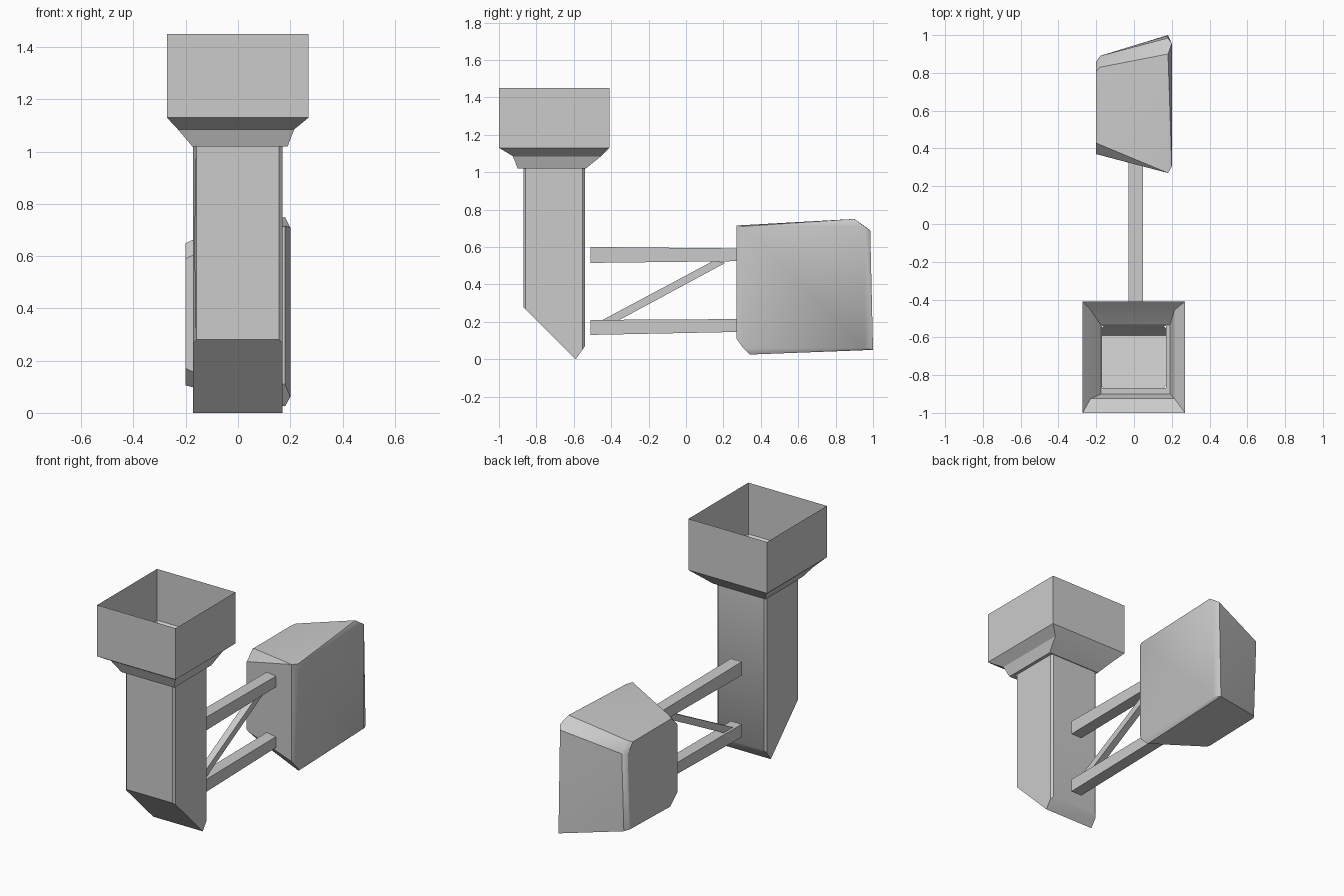
import bpy, bmesh, math
from mathutils import Vector

if "Cube" in bpy.data.objects:
    bpy.data.objects.remove(bpy.data.objects["Cube"])


def finish(bm, name, smooth=None):
    bmesh.ops.recalc_face_normals(bm, faces=bm.faces)
    me = bpy.data.meshes.new(name)
    bm.to_mesh(me)
    bm.free()
    ob = bpy.data.objects.new(name, me)
    bpy.context.collection.objects.link(ob)
    if smooth:
        bpy.ops.object.select_all(action='DESELECT')
        ob.select_set(True)
        bpy.context.view_layer.objects.active = ob
        bpy.ops.object.shade_smooth_by_angle(angle=math.radians(smooth))
    return ob


def prism(name, profile, x0, x1):
    """Solid made by extruding a (y, z) profile along x."""
    bm = bmesh.new()
    face = bm.faces.new([bm.verts.new((x0, y, z)) for y, z in profile])
    ext = bmesh.ops.extrude_face_region(bm, geom=[face], use_keep_orig=True)
    verts = [g for g in ext["geom"] if isinstance(g, bmesh.types.BMVert)]
    bmesh.ops.translate(bm, verts=verts, vec=(x1 - x0, 0, 0))
    return finish(bm, name)


# Hollow column with a slanted, pointed foot and an open top
bm = bmesh.new()
profile = [(-0.87, 1.02), (-0.87, 0.28), (-0.59, 0.0), (-0.54, 0.07), (-0.54, 1.02)]
sides = [[bm.verts.new((x, y, z)) for y, z in profile] for x in (-0.172, 0.17)]
for s in sides:
    bm.faces.new(s)
for i in range(4):
    bm.faces.new((sides[0][i], sides[0][i + 1], sides[1][i + 1], sides[1][i]))
upright = [e for e in bm.edges if abs(e.verts[0].co.x - e.verts[1].co.x) < 1e-4
           and abs(e.verts[0].co.y - e.verts[1].co.y) < 1e-4]
bmesh.ops.bevel(bm, geom=upright, offset=0.013, segments=1, affect='EDGES')
finish(bm, "column", 40)

# Open square hopper that steps inward to the column: z, x0, x1, y0, y1
rings = [(1.45, -0.272, 0.27, -1.0, -0.41),
         (1.13, -0.272, 0.27, -1.0, -0.41),
         (1.085, -0.23, 0.215, -0.925, -0.455),
         (1.02, -0.175, 0.19, -0.90, -0.535),
         (1.02, -0.17, 0.17, -0.868, -0.54)]
bm = bmesh.new()
loops = [[bm.verts.new(p) for p in ((a, c, z), (b, c, z), (b, d, z), (a, d, z))]
         for z, a, b, c, d in rings]
for lo, hi in zip(loops, loops[1:]):
    for i in range(4):
        j = (i + 1) % 4
        bm.faces.new((lo[i], lo[j], hi[j], hi[i]))
finish(bm, "hopper", 20)

# Tapered block with chamfered edges, widening towards +x
sections = {
    0.20: [(0.305, 0.06), (0.955, 0.06), (0.955, 0.71), (0.305, 0.71)],
    0.18: [(0.27, 0.11), (0.34, 0.025), (1.0, 0.05), (0.985, 0.69),
           (0.90, 0.75), (0.30, 0.715), (0.27, 0.715)],
    -0.18: [(0.365, 0.16), (0.43, 0.10), (0.87, 0.11), (0.89, 0.60),
            (0.83, 0.66), (0.42, 0.66), (0.365, 0.60)],
    -0.20: [(0.37, 0.17), (0.44, 0.105), (0.84, 0.115), (0.86, 0.59),
            (0.81, 0.65), (0.43, 0.65), (0.37, 0.59)],
}
bm = bmesh.new()
for x, pts in sections.items():
    for y, z in pts:
        bm.verts.new((x, y, z))
hull = bmesh.ops.convex_hull(bm, input=bm.verts)
loose = [g for g in hull["geom_interior"] if isinstance(g, bmesh.types.BMVert)]
bmesh.ops.delete(bm, geom=loose, context='VERTS')
bmesh.ops.dissolve_limit(bm, angle_limit=math.radians(2), verts=bm.verts, edges=bm.edges)
finish(bm, "tapered_block", 30)

# Two arms and a diagonal brace
prism("upper_arm", [(-0.51, 0.515), (0.33, 0.525), (0.33, 0.592), (-0.51, 0.60)], -0.028, 0.047)
prism("lower_arm", [(-0.51, 0.13), (0.33, 0.147), (0.33, 0.215), (-0.51, 0.21)], -0.028, 0.047)
prism("diagonal_brace", [(-0.45, 0.208), (-0.36, 0.208), (0.21, 0.515), (0.15, 0.528)], -0.012, 0.03)
